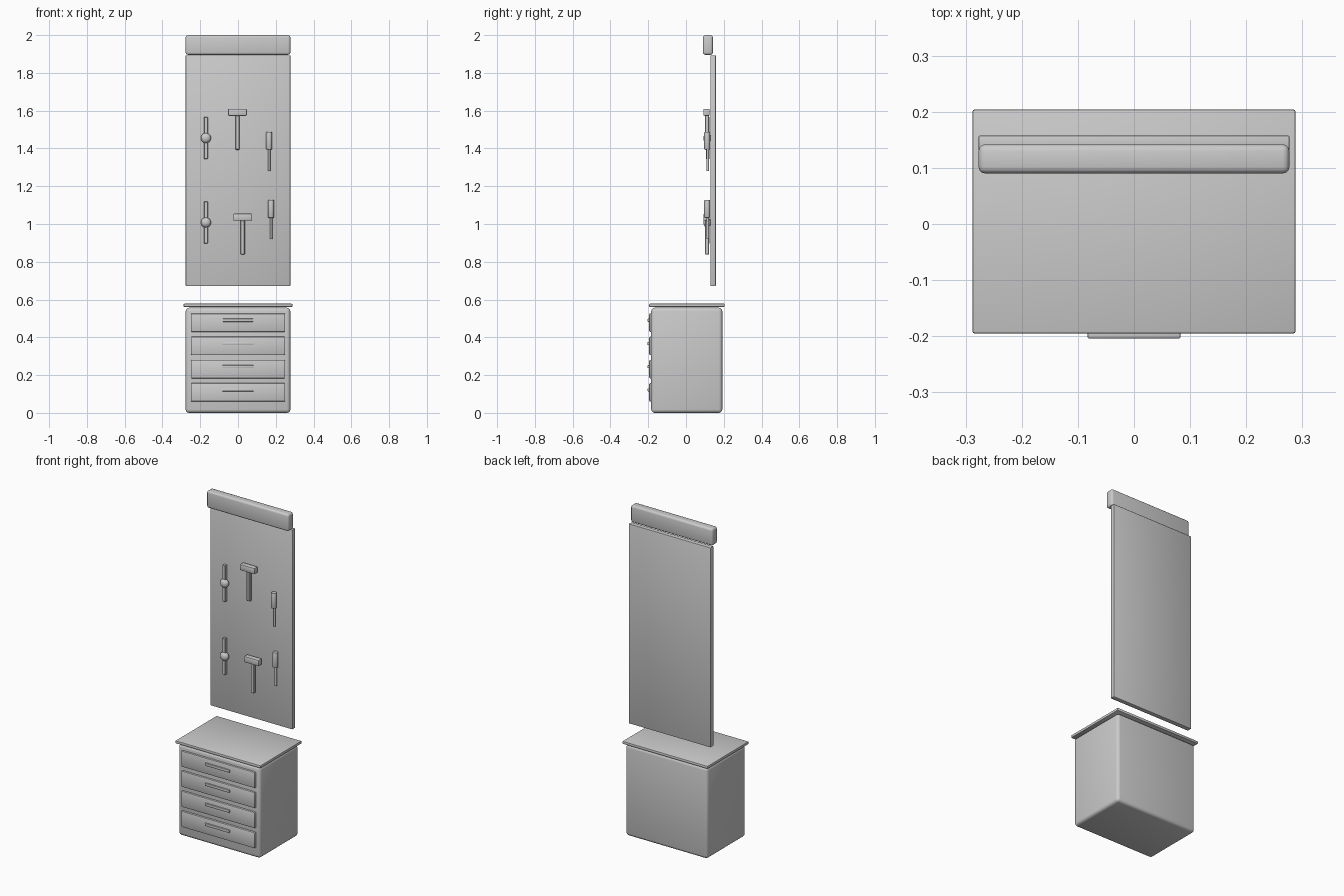
import bpy
import math

cube = bpy.data.objects.get("Cube")
if cube:
    bpy.data.objects.remove(cube, do_unlink=True)

# One plain grey finish
grey = bpy.data.materials.new("light_grey")
grey.use_nodes = True
grey.diffuse_color = (0.6, 0.6, 0.6, 1)
grey.node_tree.nodes["Principled BSDF"].inputs["Base Color"].default_value = (0.6, 0.6, 0.6, 1)


def finish(name, bevel=0, segments=3):
    obj = bpy.context.object
    obj.name = name
    obj.data.materials.append(grey)
    bpy.ops.object.transform_apply(location=False, rotation=True, scale=True)
    if bevel:
        mod = obj.modifiers.new("rounded_edges", "BEVEL")
        mod.width = bevel
        mod.segments = segments
        mod.limit_method = "ANGLE"
        bpy.ops.object.modifier_apply(modifier=mod.name)
    bpy.ops.object.shade_smooth_by_angle(angle=math.radians(35))
    return obj


def box(name, x, y, z, bevel=0, segments=3):
    """Box from (low, high) ranges along each axis."""
    ranges = (x, y, z)
    bpy.ops.mesh.primitive_cube_add(size=1, location=[(a + b) / 2 for a, b in ranges])
    bpy.context.object.scale = [b - a for a, b in ranges]
    return finish(name, bevel, segments)


def rod(name, x, y, z, radius, sides=16, bevel=0):
    """Upright cylinder spanning the z range."""
    bpy.ops.mesh.primitive_cylinder_add(vertices=sides, radius=radius, depth=z[1] - z[0],
                                        location=(x, y, (z[0] + z[1]) / 2))
    return finish(name, bevel, 2)


# Cabinet and worktop
box("cabinet_body", (-0.277, 0.277), (-0.184, 0.192), (0, 0.557), 0.018)
box("worktop", (-0.288, 0.288), (-0.195, 0.204), (0.561, 0.578), 0.004, 2)

# Drawers with bar handles
for i in range(4):
    z = 0.109 + 0.1228 * i
    box(f"drawer_{i + 1}", (-0.25, 0.25), (-0.195, -0.178), (z - 0.049, z + 0.049), 0.006, 2)
    z += 0.013
    box(f"drawer_handle_{i + 1}", (-0.083, 0.083), (-0.204, -0.19), (z - 0.008, z + 0.008), 0.003, 2)

# Tool panel and the light box above it
box("tool_panel", (-0.277, 0.277), (0.13, 0.158), (0.672, 1.893), 0.003, 2)
box("light_box", (-0.277, 0.277), (0.09, 0.142), (1.896, 2.0), 0.012)


def wrench(name, x, z):
    box(name + "_bar", (x - 0.01, x + 0.01), (0.106, 0.125), (z - 0.111, z + 0.111), 0.002, 1)
    bpy.ops.mesh.primitive_uv_sphere_add(segments=24, ring_count=12, radius=0.027, location=(x, 0.112, z))
    bpy.context.object.scale.y = 0.75
    finish(name + "_knob")


def hammer(name, x, z):
    box(name + "_head", (x - 0.05, x + 0.05), (0.092, 0.125), (z - 0.037, z), 0.005, 2)
    box(name + "_handle", (x - 0.011, x + 0.011), (0.101, 0.123), (z - 0.217, z - 0.035), 0.003, 1)


def screwdriver(name, x, z):
    rod(name + "_grip", x, 0.112, (z - 0.094, z), 0.0155, 16, 0.003)
    rod(name + "_shaft", x, 0.115, (z - 0.207, z - 0.09), 0.0065, 12)


# Two rows of hanging tools
wrench("upper_wrench", -0.17, 1.455)
wrench("lower_wrench", -0.17, 1.008)
hammer("upper_hammer", -0.003, 1.61)
hammer("lower_hammer", 0.025, 1.055)
screwdriver("upper_screwdriver", 0.165, 1.488)
screwdriver("lower_screwdriver", 0.175, 1.127)
